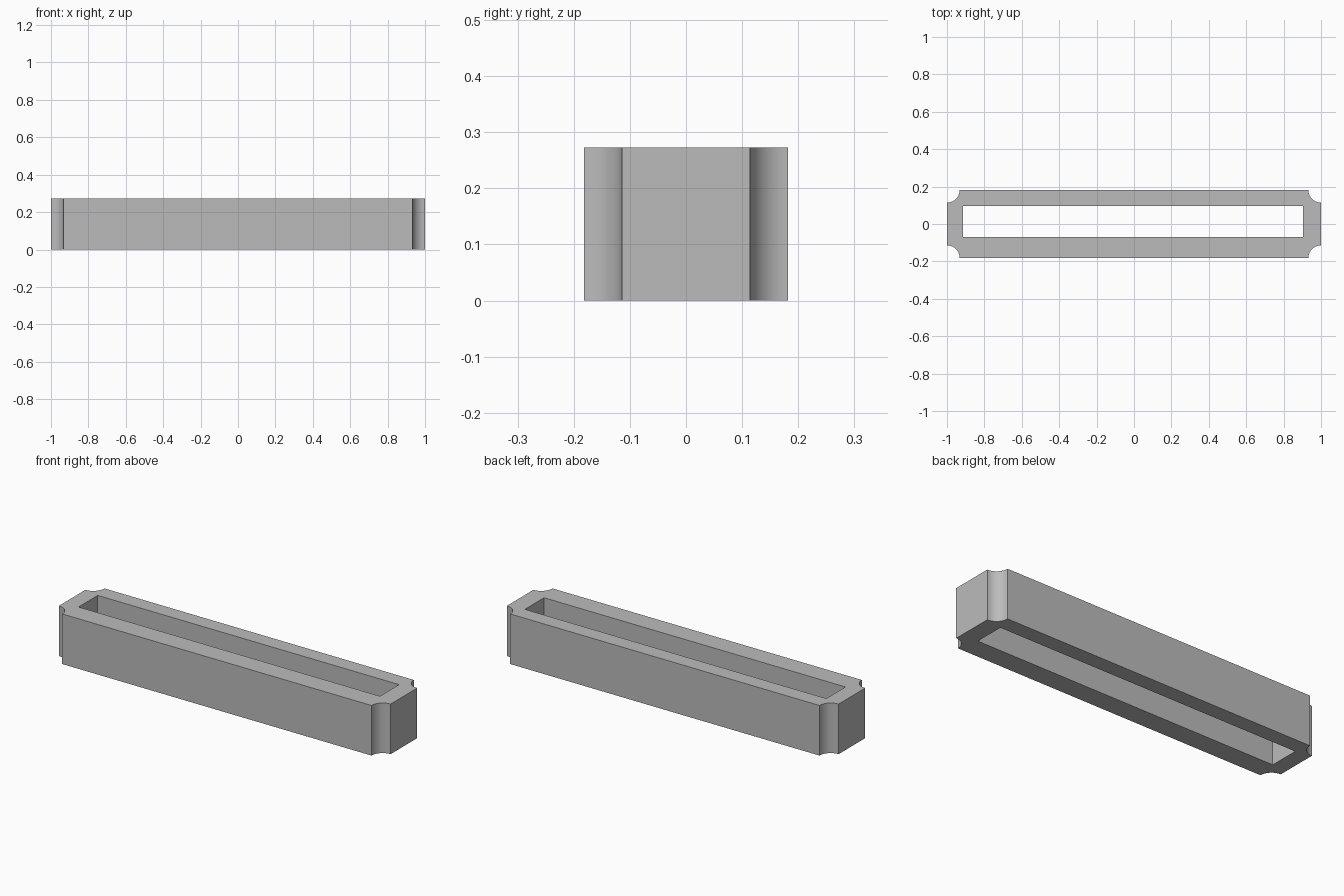
import bpy, bmesh, math
from mathutils import Vector

cube = bpy.data.objects.get("Cube")
if cube:
    bpy.data.objects.remove(cube, do_unlink=True)

HALF_X, HALF_Y, HEIGHT = 1.0, 0.182, 0.273
SCOOP, STEPS = 0.068, 12


def add_loop(bm, points):
    verts = [bm.verts.new((x, y, 0)) for x, y in points]
    return [bm.edges.new((a, b)) for a, b in zip(verts, verts[1:] + verts[:1])]


def scooped_outline():
    # Rectangle with a concave quarter circle centred on each corner
    points = []
    for i, (sx, sy) in enumerate([(1, 1), (-1, 1), (-1, -1), (1, -1)]):
        for s in range(STEPS + 1):
            a = math.radians(270 + 90 * i) - math.pi / 2 * s / STEPS
            points.append((sx * HALF_X + SCOOP * math.cos(a),
                           sy * HALF_Y + SCOOP * math.sin(a)))
    return points


# Frame section: scooped outline with a slightly off-centre slot
bm = bmesh.new()
edges = add_loop(bm, scooped_outline())
edges += add_loop(bm, [(-0.913, -0.069), (0.904, -0.069),
                       (0.904, 0.096), (-0.913, 0.096)])
bmesh.ops.triangle_fill(bm, use_beauty=True, edges=edges, normal=Vector((0, 0, 1)))

# Raise the section to full height
result = bmesh.ops.extrude_face_region(bm, geom=bm.faces[:], use_keep_orig=True)
top = [g for g in result["geom"] if isinstance(g, bmesh.types.BMVert)]
bmesh.ops.translate(bm, vec=(0, 0, HEIGHT), verts=top)
bmesh.ops.recalc_face_normals(bm, faces=bm.faces[:])

mesh = bpy.data.meshes.new("slotted_block")
bm.to_mesh(mesh)
bm.free()
block = bpy.data.objects.new("slotted_block", mesh)
bpy.context.collection.objects.link(block)

# Plain grey finish
grey = bpy.data.materials.new("plain_grey")
grey.use_nodes = True
colour = (0.5, 0.5, 0.5, 1)
grey.diffuse_color = colour
grey.node_tree.nodes["Principled BSDF"].inputs["Base Color"].default_value = colour
mesh.materials.append(grey)

# Smooth scoops, crisp edges
bpy.ops.object.select_all(action="DESELECT")
block.select_set(True)
bpy.context.view_layer.objects.active = block
bpy.ops.object.shade_smooth_by_angle(angle=math.radians(30))
